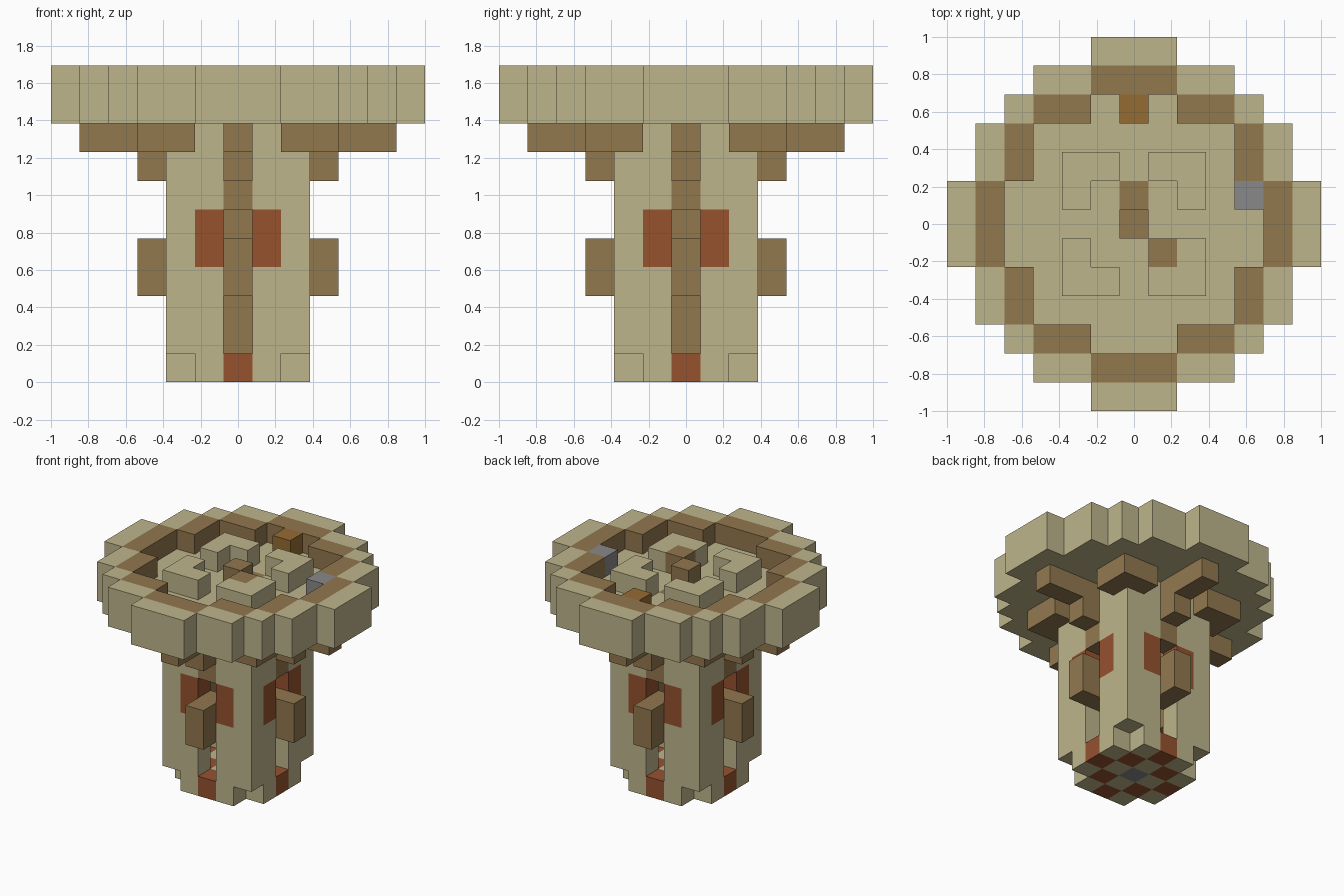
import bpy, bmesh
from mathutils import Vector

if "Cube" in bpy.data.objects:
    bpy.data.objects.remove(bpy.data.objects["Cube"], do_unlink=True)

U = 2 / 13  # edge of one block
COLOURS = {
    "tan_stone": (0.515, 0.462, 0.262),
    "brown_wood": (0.287, 0.188, 0.078),
    "rust_red": (0.305, 0.084, 0.028),
    "ochre": (0.296, 0.147, 0.031),
    "grey": (0.25, 0.25, 0.25),
}
NAMES = list(COLOURS)
TAN, BROWN, RED, OCHRE, GREY = range(len(NAMES))

materials = []
for name, rgb in COLOURS.items():
    mat = bpy.data.materials.new(name)
    mat.use_nodes = True
    mat.diffuse_color = (*rgb, 1)
    bsdf = mat.node_tree.nodes["Principled BSDF"]
    bsdf.inputs["Base Color"].default_value = (*rgb, 1)
    bsdf.inputs["Roughness"].default_value = 0.9
    materials.append(mat)

grid = {}  # block position -> (part, colour)


def put(part, colour, x, y, z):
    grid[(x, y, z)] = (part, colour)


def put_four(part, colour, x, y, z):
    """Place a block and its three quarter turns about the middle."""
    for _ in range(4):
        put(part, colour, x, y, z)
        x, y = -y, x


def reach(row):
    """Half width of the stepped round cap at a given row."""
    return {0: 6, 1: 6, 2: 5, 3: 5, 4: 4, 5: 3, 6: 1}[abs(row)]


def in_cap(x, y):
    return abs(y) <= 6 and abs(x) <= reach(y)


# Base with a chequered floor
for x in range(-2, 3):
    for y in range(-2, 3):
        if abs(x) + abs(y) < 4:
            chequer = (x + y) % 2 == 0
            put("base_floor", RED if chequer else TAN, x, y, 0)
put("base_floor", GREY, 0, 0, 0)

# Four corner walls, rising through the cap, with red shutters
for z in range(1, 11):
    put_four("corner_walls", TAN, 2, 2, z)
    for side in (-1, 1):
        shutter = z in (4, 5)
        put_four("corner_walls", RED if shutter else TAN, 2, side, z)

# Wooden pillar in the middle
for z in range(1, 11):
    put("central_pillar", BROWN, 0, 0, z)

# Balconies, lintels and brackets on each side
for z in (3, 4):
    put_four("balconies", BROWN, 2, 0, z)
    put_four("balconies", BROWN, 3, 0, z)
for z in (6, 7, 8):
    put_four("lintels", BROWN, 2, 0, z)
put_four("brackets", BROWN, 3, 0, 7)
for x in (3, 4, 5):
    put_four("brackets", BROWN, x, 0, 8)
for x, y in ((3, 3), (3, 2), (2, 3)):
    put_four("corner_braces", BROWN, x, y, 8)

# Cap floor and raised rim with its wooden inner ring
for x in range(-6, 7):
    for y in range(-6, 7):
        if not in_cap(x, y):
            continue
        put("cap_floor", TAN, x, y, 9)
        a, b = sorted((abs(x), abs(y)))
        ring = (b == 5 and a <= 1) or (b == 4 and a in (2, 3))
        floor = b <= 3 or (b == 4 and a <= 1)
        if not floor:
            put("cap_rim", BROWN if ring else TAN, x, y, 10)

# Single blocks on the cap
put("cap_floor", BROWN, 0, 1, 9)
put("corner_walls", BROWN, 1, -1, 10)
put("back_seat", OCHRE, 0, 4, 10)
put("side_block", GREY, 4, 1, 10)

# Turn each part into a mesh of its outward faces
AXES = [Vector(v) for v in ((1, 0, 0), (0, 1, 0), (0, 0, 1))]


def build(part):
    bm = bmesh.new()
    for cell, (owner, colour) in grid.items():
        if owner != part:
            continue
        centre = Vector(cell) + Vector((0, 0, 0.5))
        for i in range(3):
            for s in (-1, 1):
                n = AXES[i] * s
                if tuple(int(c) for c in Vector(cell) + n) in grid:
                    continue
                u = AXES[(i + 1) % 3] / 2
                v = AXES[(i + 2) % 3] / 2 * s
                mid = centre + n / 2
                quad = (mid - u - v, mid + u - v, mid + u + v, mid - u + v)
                face = bm.faces.new([bm.verts.new(p * U) for p in quad])
                face.material_index = colour
    bmesh.ops.remove_doubles(bm, verts=bm.verts[:], dist=U / 100)
    bmesh.ops.dissolve_limit(bm, angle_limit=0.01, verts=bm.verts[:],
                             edges=bm.edges[:], delimit={"MATERIAL"})
    mesh = bpy.data.meshes.new(part)
    bm.to_mesh(mesh)
    bm.free()
    for mat in materials:
        mesh.materials.append(mat)
    bpy.context.collection.objects.link(bpy.data.objects.new(part, mesh))


for part in sorted({owner for owner, _ in grid.values()}):
    build(part)
